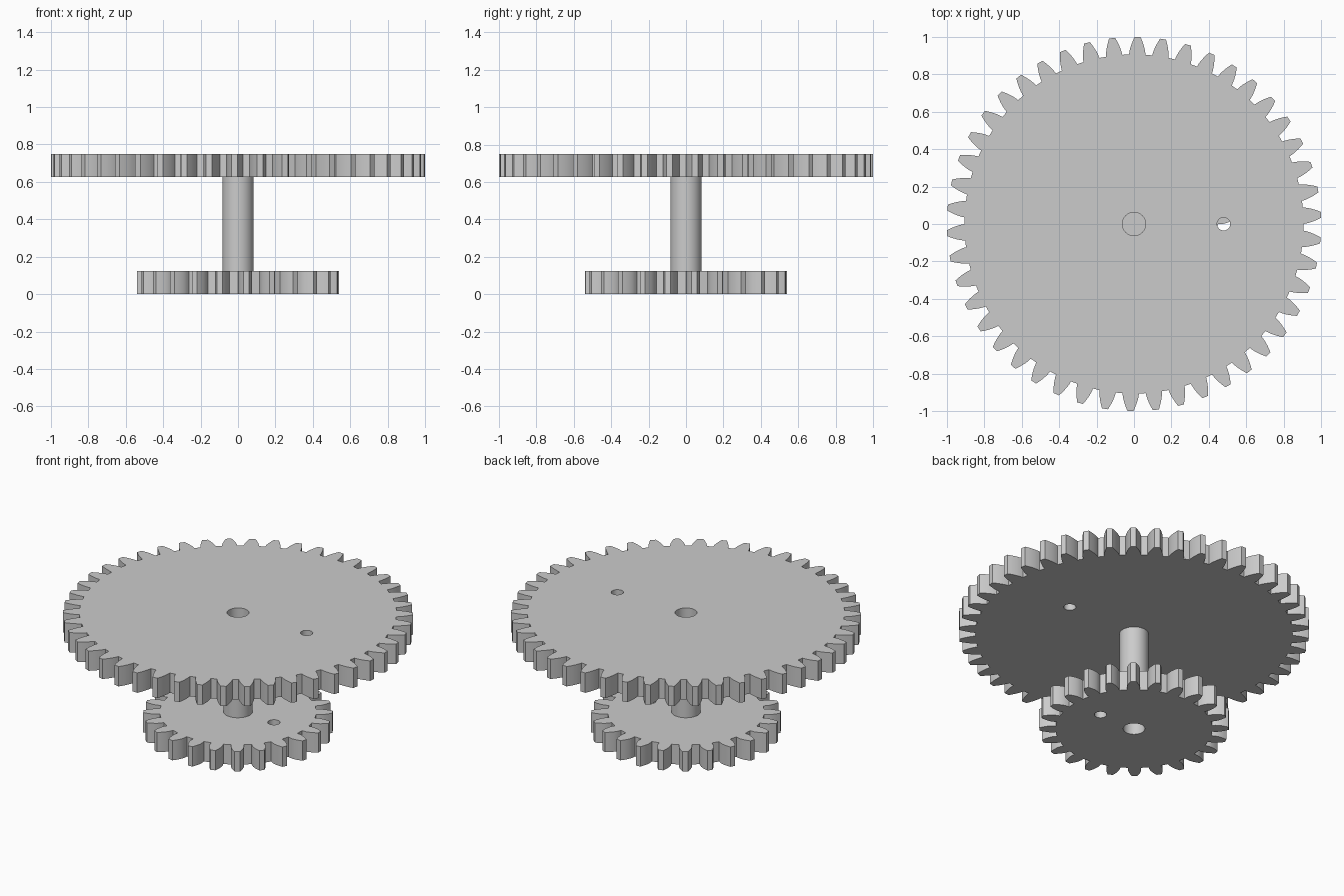
import bpy, bmesh
from math import pi, sin, cos, tan, acos, radians

cube = bpy.data.objects.get("Cube")
if cube:
    bpy.data.objects.remove(cube, do_unlink=True)

MODULE = 1 / 24
PRESSURE = radians(20)
THICK = 3 * MODULE
GREY = (0.6, 0.6, 0.6, 1)

grey = bpy.data.materials.new("plain grey")
grey.use_nodes = True
grey.diffuse_color = GREY
grey.node_tree.nodes["Principled BSDF"].inputs["Base Color"].default_value = GREY


def polar(r, a):
    return (r * cos(a), r * sin(a))


def circle(radius, cx=0.0, sides=40):
    return [(cx + radius * cos(2 * pi * i / sides), radius * sin(2 * pi * i / sides))
            for i in range(sides)]


def involute(a):
    return tan(a) - a


def gear_outline(teeth, steps=5):
    """Involute teeth; one flank starts on the +x axis."""
    pitch = teeth * MODULE / 2
    base = pitch * cos(PRESSURE)
    root, tip = pitch - 1.25 * MODULE, pitch + MODULE
    half_base = pi / (2 * teeth) + involute(PRESSURE)
    start = max(base, root)
    flank = [(root, half_base)] if root < base else []
    for i in range(steps + 1):
        r = start + (tip - start) * i / steps
        flank.append((r, half_base - involute(acos(min(1, base / r)))))
    points = []
    for t in range(teeth):
        centre = half_base + 2 * pi * t / teeth
        points += [polar(r, centre - h) for r, h in flank]
        points += [polar(r, centre + h) for r, h in reversed(flank)]
    return points


def slab(name, loops, z, height):
    """Extrude an outline with holes, given as closed loops."""
    bm = bmesh.new()
    edges = []
    for loop in loops:
        vs = [bm.verts.new((x, y, z)) for x, y in loop]
        edges += [bm.edges.new((v, vs[i - 1])) for i, v in enumerate(vs)]
    bmesh.ops.triangle_fill(bm, edges=edges, use_beauty=True, normal=(0, 0, 1))
    grown = bmesh.ops.extrude_face_region(bm, geom=bm.faces[:])
    top = [g for g in grown["geom"] if isinstance(g, bmesh.types.BMVert)]
    bmesh.ops.translate(bm, verts=top, vec=(0, 0, height))
    bmesh.ops.recalc_face_normals(bm, faces=bm.faces[:])
    mesh = bpy.data.meshes.new(name)
    bm.to_mesh(mesh)
    bm.free()
    mesh.materials.append(grey)
    obj = bpy.data.objects.new(name, mesh)
    bpy.context.collection.objects.link(obj)
    return obj


def smooth(obj, angle):
    bpy.ops.object.select_all(action='DESELECT')
    obj.select_set(True)
    bpy.context.view_layer.objects.active = obj
    bpy.ops.object.shade_smooth_by_angle(angle=radians(angle))


# Two gears, each with a centre bore and a small hole halfway out
for name, teeth, z in (("small_gear", 24, 0), ("large_gear", 46, 5 * THICK)):
    marker_x = teeth * MODULE / 4
    loops = [gear_outline(teeth), circle(1.5 * MODULE), circle(0.035, marker_x, 32)]
    smooth(slab(name, loops, z, THICK), 12)

# Solid shaft between the gears
smooth(slab("shaft", [circle(2 * MODULE, sides=48)], THICK, 4 * THICK), 30)
